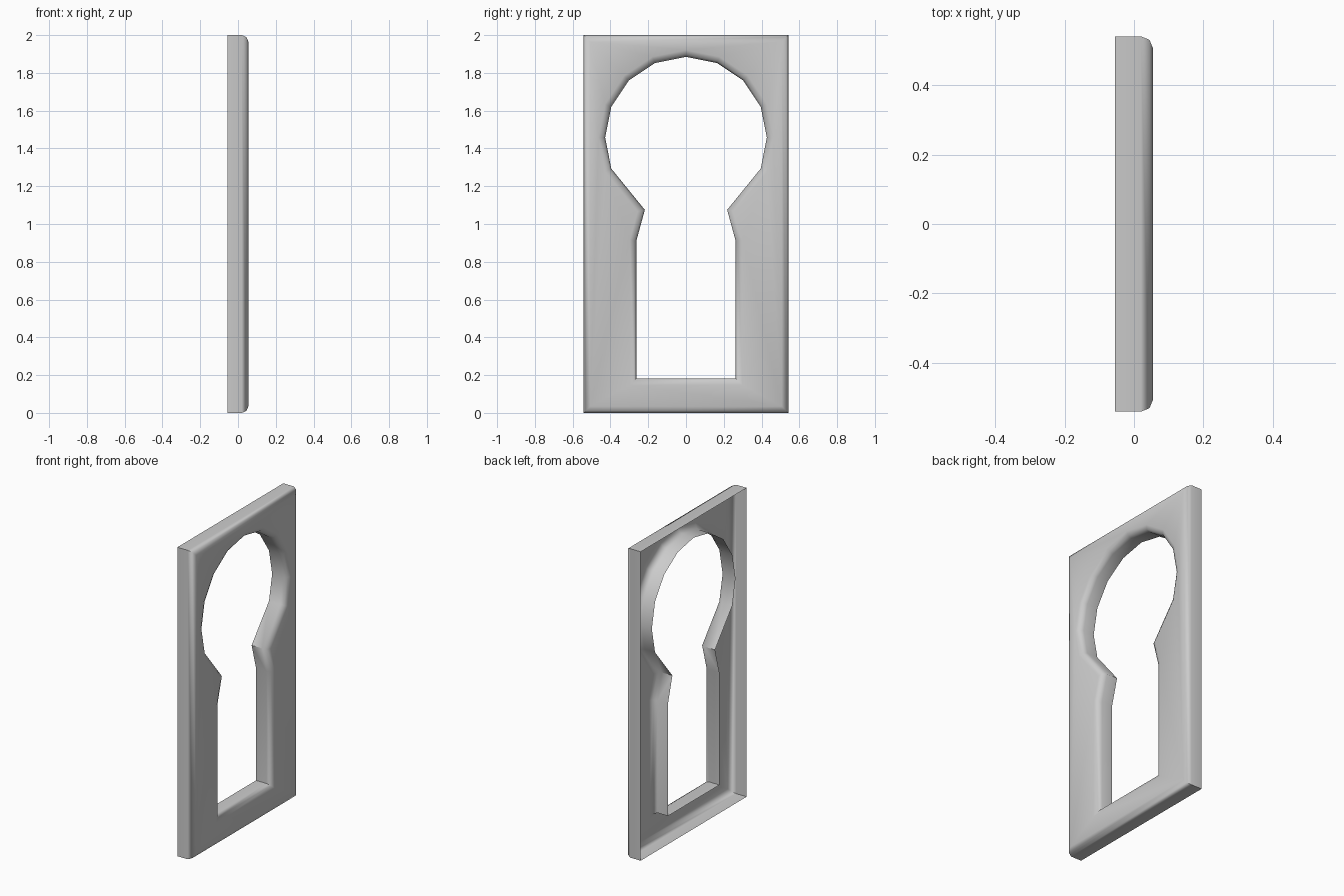
import bpy, bmesh, math
from mathutils import Vector

if "Cube" in bpy.data.objects:
    bpy.data.objects.remove(bpy.data.objects["Cube"])

DEPTH = 0.055      # half thickness
BEVEL = 0.035      # rounded front rim
# rim profile: (x position, inset into the plate)
PROFILE = [(-DEPTH, 0.0)] + [
    (DEPTH - BEVEL + BEVEL * math.sin(a), BEVEL * (1 - math.cos(a)))
    for a in (0, math.pi / 4, math.pi / 2)]


def inset(loop, d):
    """Mitred offset of a closed outline towards its left side."""
    out = []
    for i, p in enumerate(loop):
        a = (p - loop[i - 1]).normalized()
        b = (loop[(i + 1) % len(loop)] - p).normalized()
        na, nb = Vector((-a.y, a.x)), Vector((-b.y, b.x))
        out.append(p + (na + nb) * d / (1 + na.dot(nb)))
    return out


def add_walls(bm, loop):
    """Sweep the rim profile round an outline; return the front edges."""
    rings = [[bm.verts.new((x, p.x, p.y)) for p in inset(loop, d)]
             for x, d in PROFILE]
    n = len(loop)
    for r, s in zip(rings, rings[1:]):
        for i in range(n):
            j = (i + 1) % n
            bm.faces.new((r[i], r[j], s[j], s[i]))
    front = rings[-1]
    return [bm.edges.get((front[i], front[(i + 1) % n])) for i in range(n)]


# outer rectangle, counter-clockwise in (y, z)
outer = [Vector(p) for p in ((-0.542, 0), (0.542, 0), (0.542, 2), (-0.542, 2))]

# keyhole: part of a 16-sided circle over a straight slot, clockwise
arc = [Vector((0.428 * math.sin(k * math.pi / 8),
               1.457 + 0.428 * math.cos(k * math.pi / 8))) for k in range(6)]
right = arc + [Vector(p) for p in ((0.218, 1.075), (0.263, 0.91), (0.263, 0.183))]
keyhole = right + [Vector((-p.x, p.y)) for p in reversed(right[1:])]

# open-backed plate
bm = bmesh.new()
edges = add_walls(bm, outer) + add_walls(bm, keyhole)
fill = bmesh.ops.triangle_fill(bm, edges=edges, use_beauty=True,
                               normal=(1, 0, 0))
for f in fill["geom"]:
    if isinstance(f, bmesh.types.BMFace):
        f.normal_update()
        if f.normal.x < 0:
            f.normal_flip()
mesh = bpy.data.meshes.new("keyhole_plate")
bm.to_mesh(mesh)
bm.free()
plate = bpy.data.objects.new("keyhole_plate", mesh)
bpy.context.collection.objects.link(plate)
bpy.context.view_layer.objects.active = plate
plate.select_set(True)
bpy.ops.object.shade_smooth_by_angle(angle=math.radians(50))
